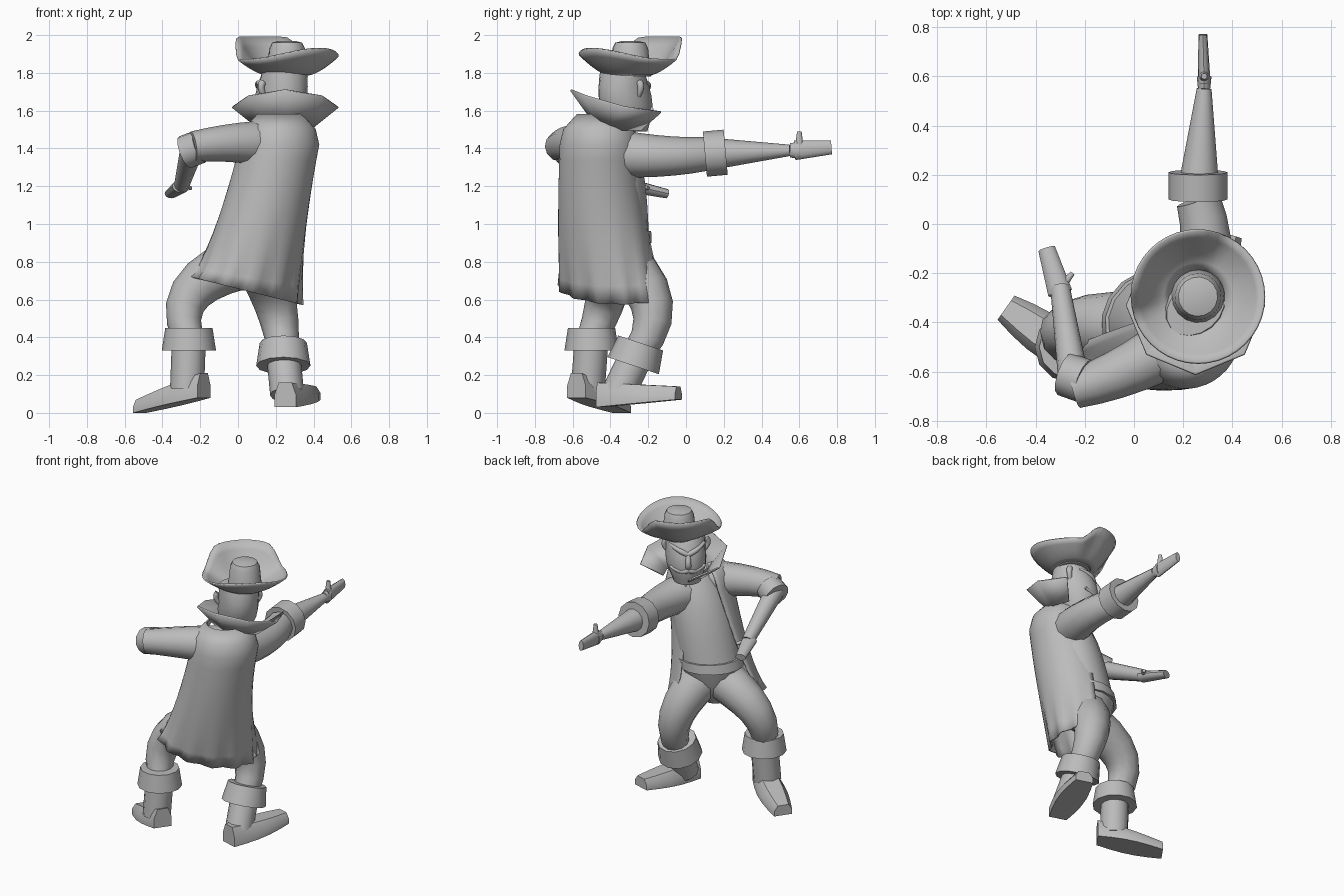
import bpy, bmesh
from math import sin, cos, pi, radians, sqrt
from mathutils import Vector

cube = bpy.data.objects.get("Cube")
if cube:
    bpy.data.objects.remove(cube)

grey = bpy.data.materials.new("plain grey")
grey.use_nodes = True
grey.diffuse_color = (0.5, 0.5, 0.5, 1)
shader = grey.node_tree.nodes["Principled BSDF"]
shader.inputs["Base Color"].default_value = grey.diffuse_color

FACING = radians(130)
FORWARD = Vector((cos(FACING), sin(FACING), 0))
SIDEWAYS = Vector((FORWARD.y, -FORWARD.x, 0))
UP = Vector((0, 0, 1))
BACK = Vector((0, 1, 0))
parts = []


def point(x, y, z):
    return Vector((x, y, z))


def steps(first, last, count):
    return [first + (last - first) * i / (count - 1) for i in range(count)]


def skin(name, rings, closed=True, capped=True, thickness=0):
    """Join rows of points into one surface."""
    bm = bmesh.new()
    rows = [[bm.verts.new(p) for p in ring] for ring in rings]
    count = len(rows[0])
    for low, high in zip(rows, rows[1:]):
        for i in range(count if closed else count - 1):
            j = (i + 1) % count
            bm.faces.new((low[i], low[j], high[j], high[i]))
    if capped:
        bm.faces.new(rows[0][::-1])
        bm.faces.new(rows[-1])
    bmesh.ops.recalc_face_normals(bm, faces=bm.faces)
    mesh = bpy.data.meshes.new(name)
    bm.to_mesh(mesh)
    bm.free()
    mesh.materials.append(grey)
    part = bpy.data.objects.new(name, mesh)
    bpy.context.collection.objects.link(part)
    if thickness:
        shell = part.modifiers.new("thickness", "SOLIDIFY")
        shell.thickness = thickness
        shell.offset = 0
    parts.append(part)


def oval(center, width, depth, gap=0, count=16):
    """Level ring around the body; a gap leaves it open at the front."""
    last = 2 * pi - gap if gap else 2 * pi * (count - 1) / count
    return [center + FORWARD * depth * cos(a) + SIDEWAYS * width * sin(a)
            for a in steps(gap, last, count)]


def ring(center, axis, radius, flat, up, count=12):
    """Ring square to an axis; flat scales its height."""
    side = axis.cross(up).normalized()
    top = side.cross(axis.normalized()) * flat
    return [center + (side * cos(a) + top * sin(a)) * radius
            for a in (2 * pi * k / count for k in range(count))]


def limb(name, start, end, thick, thin, via=None, flat=1, up=UP):
    """Tapered tube that bends smoothly through the via point."""
    middle = (start + end) / 2
    pull = 2 * (via or middle) - middle
    rings = []
    for t in steps(0, 1, 7):
        spot = start * (1 - t) ** 2 + pull * 2 * t * (1 - t) + end * t * t
        axis = (pull - start) * (1 - t) + (end - pull) * t
        rings.append(ring(spot, axis, thick + (thin - thick) * t, flat, up))
    skin(name, rings)


def band(name, start, end, radius, flare=1, up=UP):
    """Rolled cuff with recessed ends."""
    axis = end - start
    inner = radius * 0.7
    skin(name, [ring(spot, axis, r, 1, up) for spot, r in (
        (start, inner), (start, radius), (end, radius * flare), (end, inner))])


# Shirt, belt and seat of the trousers
waist = point(0.07, -0.38, 0.9)
neck = point(0.22, -0.41, 1.52)
crotch = point(0.03, -0.38, 0.62)


def shirt_ring(t, grow=1):
    size = (1 - t ** 4 / 2) * grow
    return oval(waist.lerp(neck, t), size * 0.2, size * 0.175)


skin("shirt", [shirt_ring(t) for t in steps(0, 1, 7)])
skin("belt", [shirt_ring(t, grow) for t, grow in ((0, 1), (0, 1.07), (0.1, 1.07), (0.1, 1))])
skin("trouser_seat", [oval(crotch.lerp(waist, t), 0.2 * sqrt(t), 0.17 * sqrt(t))
                      for t in steps(0.1, 1, 5)])

# Open coat: rounded shoulders, flared skirt, slanted and rippled hem
coat = []
for t in steps(-0.2, 1, 13):
    shoulder = sqrt(1 - (t / 0.24) ** 2) if t < 0 else 1
    lean = max(t, 0)
    center = point(0.22 - 0.18 * lean, -0.46 + 0.07 * lean ** 2, 1.42 - 0.8 * t)
    row = oval(center, shoulder * (0.21 + lean ** 2 / 10), shoulder * (0.2 + lean / 20),
               radians(30 + 36 * t), 33)
    for i, p in enumerate(row):
        p += (p - center) * lean ** 4 * cos(i * pi / 2) / 20
        p.z += lean ** 4 * (0.15 - p.x) / 4
    coat.append(row)
skin("coat", coat, closed=False, capped=False, thickness=0.01)

# Flared collar, highest behind the head and open under the chin
collar_center = point(0.25, -0.33, 0)
rim, base = [], []
for i in range(-3, 4):
    a = i * pi / 4
    out = point(sin(a), -cos(a), 0)
    rim.append(collar_center + out * 0.28 + UP * (1.59 + 0.12 * cos(a / 2) ** 4))
    base.append(collar_center + out * 0.13 + UP * 1.5)
skin("collar", [base, rim], closed=False, capped=False, thickness=0.01)

# Head with a jutting chin
chin = point(0.2, -0.3, 1.49)
scalp = point(0.25, -0.34, 1.82)
skin("head", [oval(chin.lerp(scalp, t), 0.09 + 0.04 * min(1, t * 3), 0.1 + 0.05 * sin(pi * t))
              for t in steps(0, 1, 8)])
skin("neck", [oval(p, 0.09, 0.09) for p in (neck - UP / 10, scalp - UP / 5)])


def on_face(ahead, across, height):
    return point(0.23, -0.33, height) + FORWARD * ahead + SIDEWAYS * across


limb("nose", on_face(0.11, 0, 1.72), on_face(0.15, 0, 1.62), 0.015, 0.02,
     via=on_face(0.16, 0, 1.66), up=SIDEWAYS)
for label, s in (("left", -1), ("right", 1)):
    limb(label + "_brow", on_face(0.13, 0, 1.7), on_face(0.06, s * 0.11, 1.75), 0.02, 0.01,
         via=on_face(0.12, s * 0.06, 1.73))
    limb(label + "_moustache", on_face(0.15, 0, 1.6), on_face(0.1, s * 0.11, 1.61), 0.02, 0.01,
         via=on_face(0.14, s * 0.05, 1.59))
    limb(label + "_ear", on_face(0, s * 0.12, 1.68), on_face(0, s * 0.13, 1.75), 0.015, 0.02,
         via=on_face(0, s * 0.14, 1.72), up=FORWARD)

# Hat: brim folded up broadly in front and a little behind, low round crown
hat = point(0.26, -0.295, 0)
brim = []
for t in steps(0, 1, 6):
    row = []
    for a in steps(0, 2 * pi, 41)[:-1]:
        ahead = cos(a - FACING)
        fold = min(1, max(0, ahead * 2.2 - 0.8))
        edge = 1.87 + 0.12 * fold * fold * (3 - 2 * fold) + 0.06 * min(ahead, 0) ** 2
        radius = 0.11 + 0.16 * t
        row.append(hat + point(cos(a), sin(a), 0) * radius + UP * (1.79 + (edge - 1.79) * t ** 1.5))
    brim.append(row)
skin("hat_brim", brim, capped=False, thickness=0.01)
skin("hat_crown", [oval(hat + UP * z, r, r) for z, r in (
    (1.78, 0.11), (1.93, 0.095), (1.96, 0.08), (1.97, 0.04))])

# Outstretched arm
cuff_start = point(0.26, 0.1, 1.37)
cuff_end = point(0.26, 0.21, 1.38)
wrist = point(0.285, 0.55, 1.39)
knuckle = wrist + BACK / 20
limb("right_sleeve", point(0.22, -0.42, 1.38), cuff_start, 0.13, 0.09, via=point(0.29, -0.15, 1.36))
band("right_cuff", cuff_start, cuff_end, 0.12)
limb("right_forearm", cuff_start, wrist, 0.09, 0.03)
limb("right_palm", wrist, knuckle, 0.025, 0.03, flat=1.5)
limb("right_hand", knuckle - BACK / 40, point(0.28, 0.77, 1.405), 0.026, 0.018, flat=2)
limb("right_thumb", knuckle, knuckle + UP / 10, 0.025, 0.012, up=BACK)

# Arm bent back to the hip
elbow = point(-0.24, -0.67, 1.41)
wrist = point(-0.3, -0.26, 1.2)
limb("left_sleeve", point(0.24, -0.44, 1.42), elbow, 0.13, 0.08, via=point(0, -0.58, 1.43))
band("left_cuff", elbow + SIDEWAYS / 20, elbow + point(-0.04, 0.06, -0.03), 0.09)
limb("left_forearm", elbow, wrist, 0.065, 0.04)
limb("left_hand", wrist - BACK / 50, point(-0.355, -0.1, 1.16), 0.05, 0.035, flat=0.7)
limb("left_thumb", wrist, wrist + point(0.05, 0.06, -0.01), 0.02, 0.01)


def foot(name, heel, toe):
    """Wedge shoe on a flat sole, rising towards the heel."""
    across = (toe - heel).cross(UP).normalized()
    rings = []
    for t in steps(0, 1, 6):
        width = 0.06 + 0.03 * sin(pi * t)
        height = 0.13 - 0.06 * t
        rings.append([heel.lerp(toe, t) + across * width * w + UP * height * h for w, h in (
            (-1, 0), (1, 0), (1, 0.5), (0.6, 1), (-0.6, 1), (-1, 0.5))])
    skin(name, rings)


def leg(label, hip, knee, calf, ankle, roll, heel, toe):
    """Trouser leg, rolled boot cuff, boot shaft and foot."""
    limb(label + "_leg", hip, calf, 0.145, 0.08, via=knee, up=BACK)
    band(label + "_boot_cuff", calf - roll, calf + roll, 0.125, flare=1.15, up=BACK)
    limb(label + "_boot", calf, ankle, 0.09, 0.09, up=BACK)
    foot(label + "_foot", heel, toe)


leg("left", hip=point(0.02, -0.42, 0.8), knee=point(-0.25, -0.42, 0.63),
    calf=point(-0.26, -0.5, 0.39), ankle=point(-0.27, -0.52, 0.12), roll=point(0, 0, -0.06),
    heel=point(-0.18, -0.58, 0.08), toe=point(-0.52, -0.34, 0))
leg("right", hip=point(0.11, -0.36, 0.82), knee=point(0.2, -0.18, 0.57),
    calf=point(0.24, -0.26, 0.31), ankle=point(0.26, -0.36, 0.1), roll=point(0, -0.02, -0.06),
    heel=point(0.25, -0.46, 0.03), toe=point(0.38, -0.04, 0.07))

# Smooth shading with crisp edges
bpy.ops.object.select_all(action="DESELECT")
for part in parts:
    part.select_set(True)
bpy.context.view_layer.objects.active = parts[0]
bpy.ops.object.shade_smooth_by_angle(angle=radians(40))
